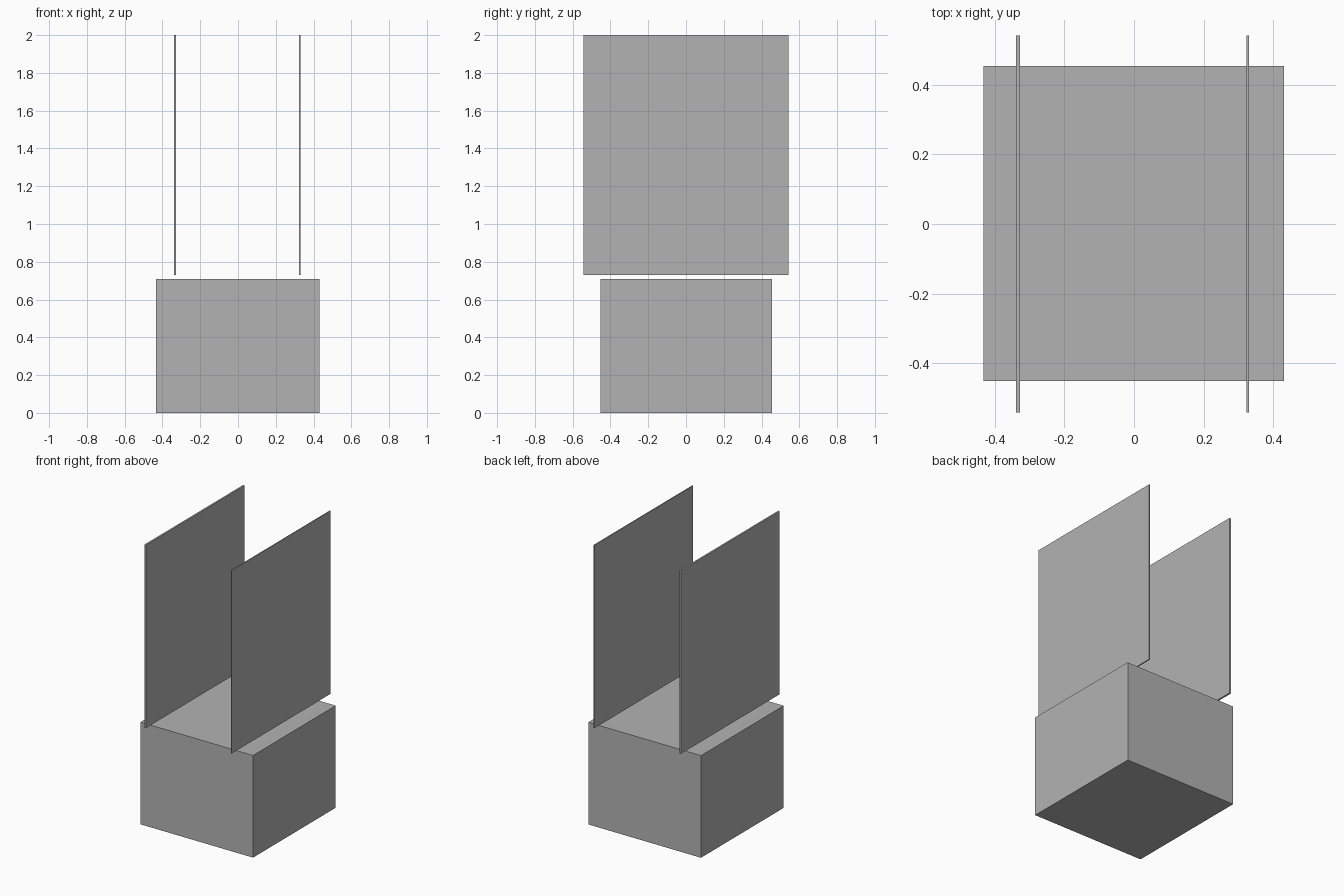
import bpy

if "Cube" in bpy.data.objects:
    bpy.data.objects.remove(bpy.data.objects["Cube"])

grey = bpy.data.materials.new("plain_grey")
grey.diffuse_color = (0.45, 0.45, 0.45, 1)
grey.use_nodes = True
grey.node_tree.nodes["Principled BSDF"].inputs["Base Color"].default_value = grey.diffuse_color


def block(name, x, y, z):
    """Axis-aligned box from (min, max) extents on each axis."""
    bpy.ops.mesh.primitive_cube_add(size=1)
    ob = bpy.context.object
    ob.name = name
    for v in ob.data.vertices:
        v.co = [lo + (c + 0.5) * (hi - lo) for c, (lo, hi) in zip(v.co, (x, y, z))]
    ob.data.materials.append(grey)
    return ob


# Solid base block
block("base_block", (-0.433, 0.432), (-0.452, 0.454), (0, 0.709))

# Two upright panels hovering just above the base; the left one is thicker
for side, x in (("left", (-0.34, -0.328)), ("right", (0.324, 0.331))):
    block(side + "_panel", x, (-0.542, 0.542), (0.73, 2.0))
